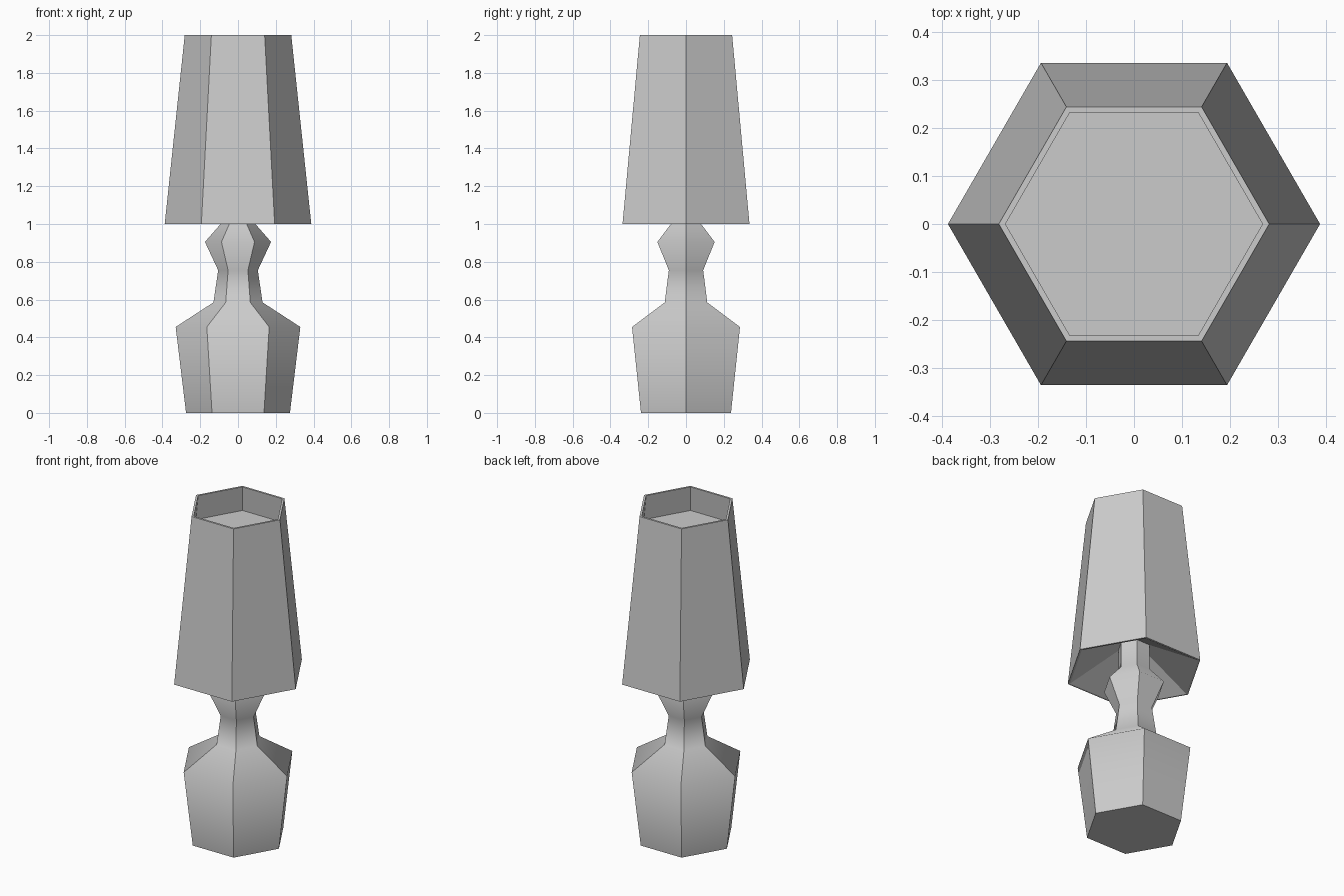
import bpy, bmesh, math

if "Cube" in bpy.data.objects:
    bpy.data.objects.remove(bpy.data.objects["Cube"])

SIDES = 6


def hex_lathe(name, profile, cap_start=False, cap_end=False, smooth=False):
    """Sweep a (radius, z) profile around z with six sides."""
    bm = bmesh.new()
    rings = []
    for r, z in profile:
        rings.append([bm.verts.new((r * math.cos(i * math.tau / SIDES),
                                    r * math.sin(i * math.tau / SIDES), z))
                      for i in range(SIDES)])
    for a, b in zip(rings, rings[1:]):
        for i in range(SIDES):
            j = (i + 1) % SIDES
            f = bm.faces.new((a[i], a[j], b[j], b[i]))
            f.smooth = smooth
            # corner edges stay crisp, profile bends stay soft
            bm.edges.get((a[i], b[i])).smooth = False
    for ring, wanted in ((rings[0], cap_start), (rings[-1], cap_end)):
        if wanted:
            cap = bm.faces.new(ring)
            for e in cap.edges:
                e.smooth = False
    bmesh.ops.recalc_face_normals(bm, faces=bm.faces)
    mesh = bpy.data.meshes.new(name)
    bm.to_mesh(mesh)
    bm.free()
    obj = bpy.data.objects.new(name, mesh)
    bpy.context.collection.objects.link(obj)
    return obj


# Turned base with neck, running up into the shade
hex_lathe("lamp_base",
          [(0.275, 0.0), (0.33, 0.455), (0.13, 0.585), (0.105, 0.755),
           (0.175, 0.905), (0.092, 1.0), (0.092, 1.17)],
          cap_start=True, cap_end=True, smooth=True)

# Shade: sloped underside, thin rims, tapered walls, recessed top panel
hex_lathe("lamp_shade",
          [(0.08, 1.16), (0.375, 1.0), (0.388, 1.0), (0.282, 2.0),
           (0.268, 2.0), (0.283, 1.85)],
          cap_start=True, cap_end=True)
